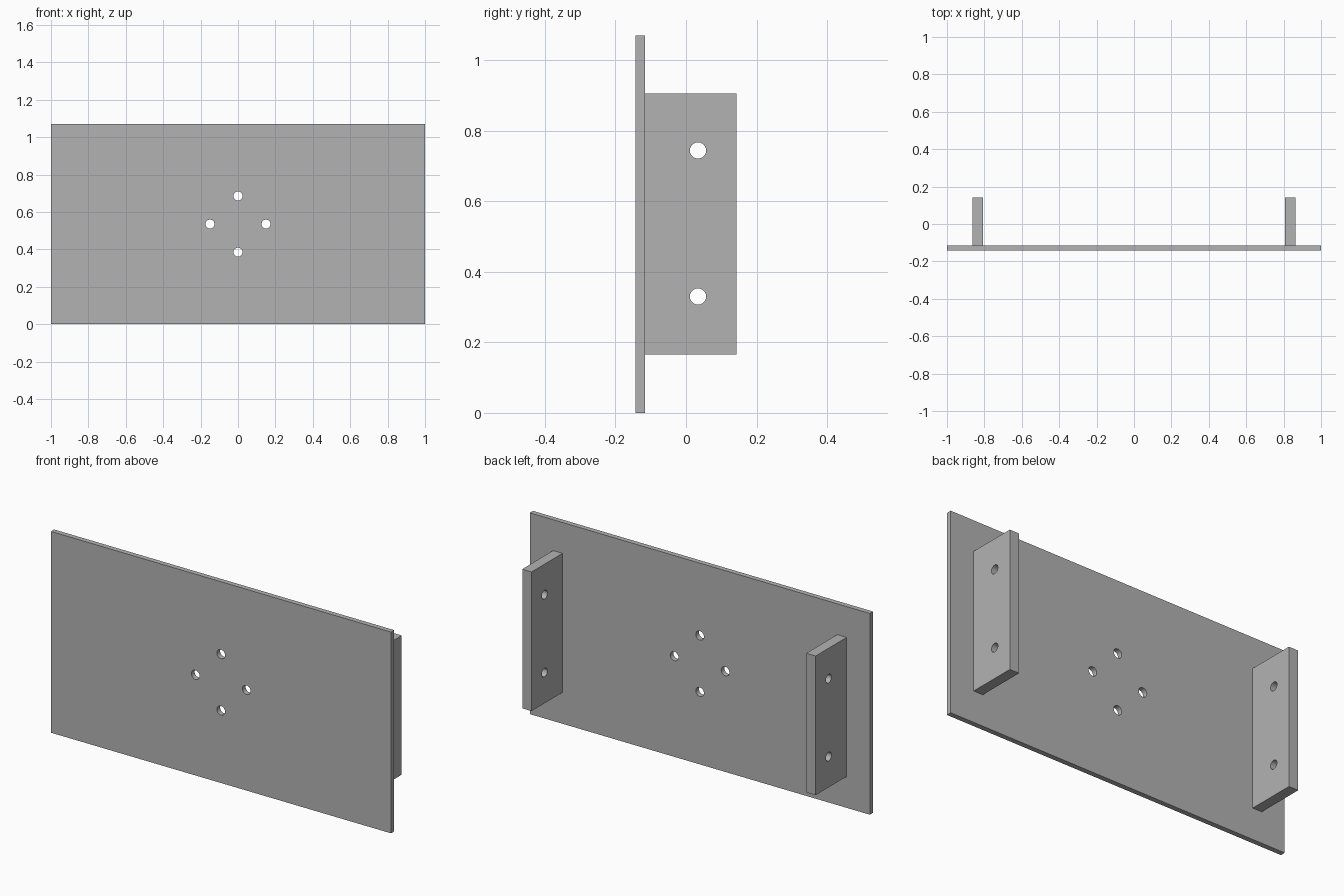
import bpy
import math
from mathutils import Vector

cube = bpy.data.objects.get("Cube")
if cube:
    bpy.data.objects.remove(cube, do_unlink=True)

# Single grey metal
metal = bpy.data.materials.new("grey_metal")
metal.use_nodes = True
grey = (0.45, 0.45, 0.45, 1)
metal.diffuse_color = grey
metal.node_tree.nodes["Principled BSDF"].inputs["Base Color"].default_value = grey


def box(name, low, high):
    low, high = Vector(low), Vector(high)
    bpy.ops.mesh.primitive_cube_add(size=1, location=(low + high) / 2)
    ob = bpy.context.object
    ob.name = name
    ob.scale = high - low
    bpy.ops.object.transform_apply(location=False, rotation=False, scale=True)
    ob.data.materials.append(metal)
    return ob


def drill(ob, centre, rotation, radius):
    """Cut one round through-hole, then discard the cutter."""
    bpy.ops.mesh.primitive_cylinder_add(vertices=48, radius=radius, depth=0.2,
                                        location=centre, rotation=rotation)
    cutter = bpy.context.object
    cutter.hide_render = True
    cutter.data.materials.append(metal)
    bpy.context.view_layer.objects.active = ob
    mod = ob.modifiers.new("hole", "BOOLEAN")
    mod.object = cutter
    mod.operation = "DIFFERENCE"
    mod.solver = "EXACT"
    bpy.ops.object.modifier_apply(modifier=mod.name)
    bpy.data.objects.remove(cutter, do_unlink=True)


def smooth_holes(ob):
    bpy.ops.object.select_all(action="DESELECT")
    ob.select_set(True)
    bpy.context.view_layer.objects.active = ob
    bpy.ops.object.shade_smooth_by_angle(angle=math.radians(30))


height, front, seam, back = 1.07, -0.143, -0.116, 0.143
quarter = math.pi / 2

# Face plate with four holes on a circle
plate = box("face_plate", (-1, front, 0), (1, seam, height))
for i in range(4):
    a = i * quarter
    centre = (0.15 * math.cos(a), front, height / 2 + 0.15 * math.sin(a))
    drill(plate, centre, (quarter, 0, 0), 0.024)
smooth_holes(plate)

# Mounting flanges on the back, each with two holes
for side, name in ((1, "left_flange"), (-1, "right_flange")):
    inner, outer = sorted((side * 0.808, side * 0.863))
    flange = box(name, (inner, seam, 0.166), (outer, back, 0.906))
    for z in (0.33, 0.744):
        drill(flange, (side * 0.835, 0.034, z), (0, quarter, 0), 0.023)
    smooth_holes(flange)
